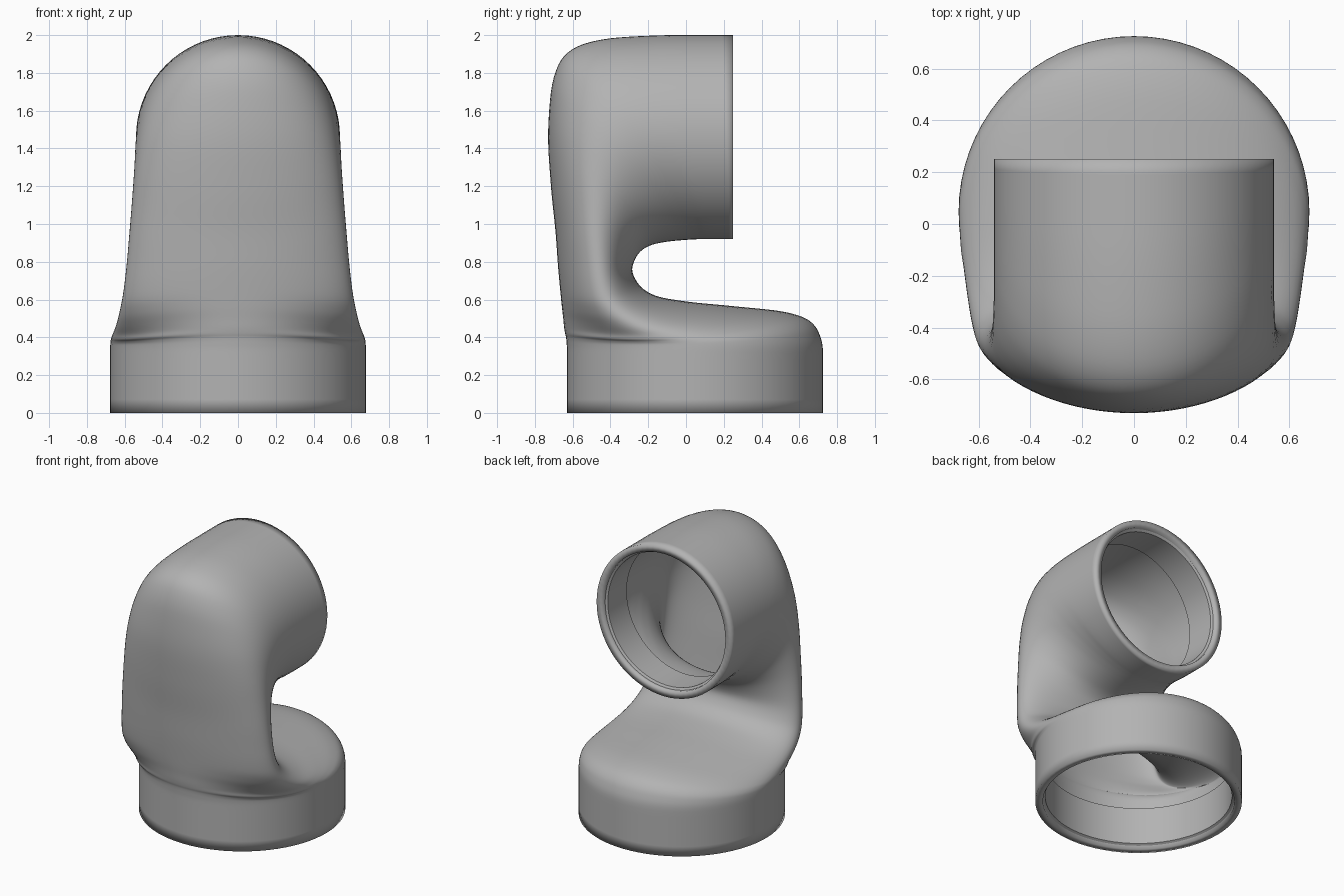
import bpy, bmesh, math
from mathutils import Vector

if "Cube" in bpy.data.objects:
    bpy.data.objects.remove(bpy.data.objects["Cube"])

grey = bpy.data.materials.new("mid grey")
grey.use_nodes = True
COLOUR = (0.45, 0.45, 0.45, 1)
grey.diffuse_color = COLOUR
grey.node_tree.nodes["Principled BSDF"].inputs["Base Color"].default_value = COLOUR

SEGMENTS, STEPS = 72, 5

# Pipe sections: front y, z; side y, z; back y, z; half width
SECTIONS = [
    (-.63, 0, .047, 0, .725, 0, .677),
    (-.63, .32, .047, .32, .725, .32, .677),
    (-.632, .37, .04, .365, .705, .42, .676),
    (-.635, .40, .01, .385, .65, .49, .674),
    (-.64, .42, -.05, .40, .52, .535, .67),
    (-.645, .45, -.13, .425, .25, .565, .66),
    (-.65, .50, -.25, .465, 0, .59, .645),
    (-.657, .56, -.36, .53, -.16, .62, .628),
    (-.665, .64, -.43, .62, -.25, .68, .61),
    (-.677, .77, -.46, .76, -.285, .76, .592),
    (-.69, .95, -.47, .95, -.25, .845, .575),
    (-.715, 1.2, -.46, 1.15, -.18, .89, .559),
    (-.73, 1.46, -.42, 1.31, -.08, .909, .548),
    (-.715, 1.7, -.34, 1.41, 0, .916, .543),
    (-.66, 1.87, -.24, 1.45, .05, .919, .54),
    (-.55, 1.95, -.14, 1.46, .08, .92, .54),
    (-.35, 1.988, -.05, 1.46, .11, .92, .54),
    (-.05, 2, .08, 1.46, .15, .92, .54),
    (.25, 2, .25, 1.46, .25, .92, .54),
]


def tangent(a, b, c):
    """Slope at b that never overshoots its neighbours."""
    p, q = b - a, c - b
    return 2 * p * q / (p + q) if p * q > 0 else 0


def smooth_rows(rows):
    """Interpolate the sections with a monotone cubic."""
    last = len(rows) - 1
    slopes = []
    for i, row in enumerate(rows):
        if i in (0, last):
            j = 1 if i == 0 else last - 1
            slopes.append([abs(j - i) * (rows[max(i, j)][k] - rows[min(i, j)][k]) for k in range(len(row))])
        else:
            slopes.append([tangent(*v) for v in zip(rows[i - 1], row, rows[i + 1])])
    result = []
    for i in range(last):
        for s in range(STEPS):
            t = s / STEPS
            h = (2*t**3 - 3*t*t + 1, t**3 - 2*t*t + t, 3*t*t - 2*t**3, t**3 - t*t)
            result.append([sum(w * v for w, v in zip(h, vals)) for vals in
                           zip(rows[i], slopes[i], rows[i + 1], slopes[i + 1])])
    return result + [rows[-1]]


def section_ring(row):
    """Closed oval through the front, side and back points."""
    front, side, back = Vector(row[0:2]), Vector(row[2:4]), Vector(row[4:6])
    ring = []
    for i in range(SEGMENTS):
        a = math.tau * i / SEGMENTS
        s = math.sin(a)
        p = side + (back - front) / 2 * s + ((front + back) / 2 - side) * s * s
        ring.append((row[6] * math.cos(a), p.x, p.y))
    return ring


def loft(name, rings, closed=False):
    bm = bmesh.new()
    loops = [[bm.verts.new(p) for p in ring] for ring in rings]
    pairs = list(zip(loops, loops[1:])) + ([(loops[-1], loops[0])] if closed else [])
    for a, b in pairs:
        for i in range(len(a)):
            j = (i + 1) % len(a)
            bm.faces.new((a[i], a[j], b[j], b[i]))
    bmesh.ops.recalc_face_normals(bm, faces=bm.faces)
    mesh = bpy.data.meshes.new(name)
    bm.to_mesh(mesh)
    bm.free()
    obj = bpy.data.objects.new(name, mesh)
    bpy.context.collection.objects.link(obj)
    mesh.materials.append(grey)
    bpy.ops.object.select_all(action='DESELECT')
    obj.select_set(True)
    bpy.context.view_layer.objects.active = obj
    bpy.ops.object.shade_smooth_by_angle(angle=math.radians(35))
    return obj


# Hollow elbow body
body = loft("pipe_elbow", [section_ring(r) for r in smooth_rows(SECTIONS)])
wall = body.modifiers.new("wall", 'SOLIDIFY')
wall.thickness = 0.05
wall.offset = -1


# Stepped sleeve inside each opening
def sleeve(name, radius, depth):
    profile = [(radius - .04, .02), (radius - .065, .035), (radius - .065, depth), (radius - .04, depth)]
    rings = [[(r * math.cos(math.tau * i / SEGMENTS), r * math.sin(math.tau * i / SEGMENTS), z)
              for i in range(SEGMENTS)] for r, z in profile]
    return loft(name, rings, closed=True)


lower = sleeve("lower_sleeve", .677, .3)
lower.location = (0, .047, 0)
upper = sleeve("upper_sleeve", .54, .25)
upper.location = (0, .25, 1.46)
upper.rotation_euler = (math.pi / 2, 0, 0)
